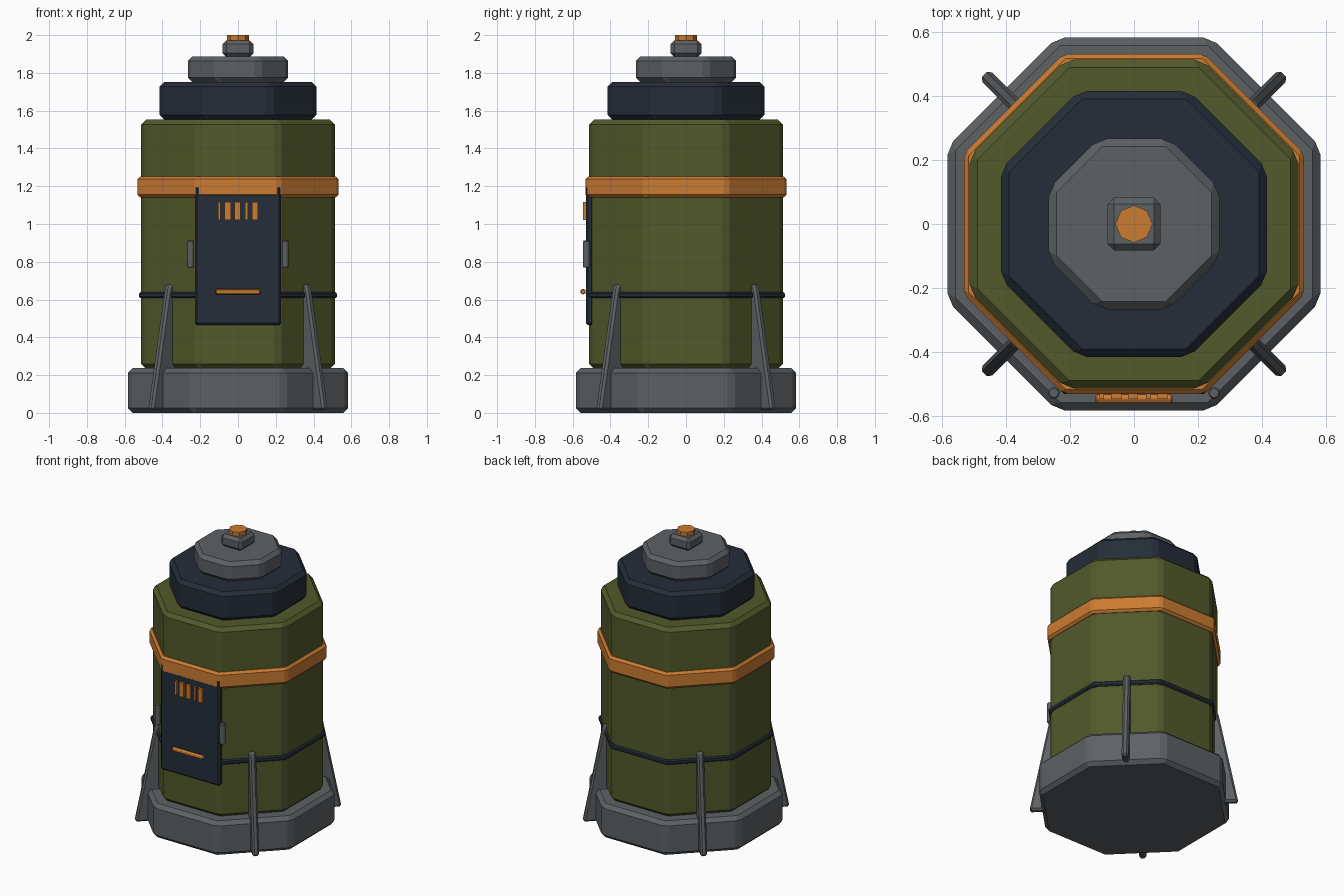
import bpy, bmesh, math
from mathutils import Matrix, Vector

cube = bpy.data.objects.get("Cube")
if cube:
    bpy.data.objects.remove(cube, do_unlink=True)


def material(name, r, g, b):
    m = bpy.data.materials.new(name)
    m.use_nodes = True
    m.diffuse_color = (r, g, b, 1)
    m.node_tree.nodes["Principled BSDF"].inputs["Base Color"].default_value = (r, g, b, 1)
    return m


OLIVE = material("olive_paint", 0.085, 0.10, 0.023)
ORANGE = material("orange_paint", 0.60, 0.20, 0.032)
NAVY = material("navy_paint", 0.018, 0.026, 0.040)
STEEL = material("grey_steel", 0.11, 0.12, 0.13)


def finish(name, bm, mat, bevel=0):
    """Turn a bmesh into a flat-shaded object with chamfered edges."""
    bmesh.ops.recalc_face_normals(bm, faces=bm.faces)
    me = bpy.data.meshes.new(name)
    bm.to_mesh(me)
    bm.free()
    me.materials.append(mat)
    ob = bpy.data.objects.new(name, me)
    bpy.context.collection.objects.link(ob)
    if bevel:
        mod = ob.modifiers.new("Chamfer", "BEVEL")
        mod.width, mod.segments = bevel, 1
        mod.limit_method = "ANGLE"
        mod.angle_limit = math.radians(30)
    return ob


def octagon(name, apothem, z0, z1, mat, bevel):
    """Eight-sided drum with flats facing the axes."""
    bm = bmesh.new()
    r = apothem / math.cos(math.pi / 8)
    bmesh.ops.create_cone(bm, cap_ends=True, segments=8, radius1=r, radius2=r, depth=z1 - z0)
    bm.transform(Matrix.Translation((0, 0, (z0 + z1) / 2)) @ Matrix.Rotation(math.pi / 8, 4, "Z"))
    return finish(name, bm, mat, bevel)


def box(name, lo, hi, mat, bevel=0):
    bm = bmesh.new()
    lo, hi = Vector(lo), Vector(hi)
    bmesh.ops.create_cube(bm, size=1)
    bm.transform(Matrix.Translation((lo + hi) / 2) @ Matrix.Diagonal((*(hi - lo), 1)))
    return finish(name, bm, mat, bevel)


def rod(name, centre, radius, length, mat, sides=8, axis="Z", bevel=0):
    bm = bmesh.new()
    bmesh.ops.create_cone(bm, cap_ends=True, segments=sides, radius1=radius,
                          radius2=radius, depth=length)
    turn = Matrix.Rotation(math.pi / 2, 4, "Y") if axis == "X" else Matrix.Identity(4)
    bm.transform(Matrix.Translation(centre) @ turn)
    return finish(name, bm, mat, bevel)


# Stacked drums, bottom to top
octagon("base", 0.582, 0, 0.237, STEEL, 0.025)
octagon("body", 0.513, 0.235, 1.552, OLIVE, 0.025)
octagon("lower_strap", 0.523, 0.607, 0.64, NAVY, 0.008)
octagon("upper_band", 0.531, 1.14, 1.252, ORANGE, 0.015)
octagon("lower_cap", 0.415, 1.552, 1.752, NAVY, 0.025)
octagon("upper_cap", 0.266, 1.75, 1.888, STEEL, 0.025)

# Top fitting
box("top_block", (-0.082, -0.082, 1.885), (0.082, 0.082, 1.972), STEEL, 0.02)
rod("beacon", (0, 0, 1.98), 0.058, 0.04, ORANGE)

# Front hatch with vents, handle and hinges
box("hatch", (-0.228, -0.53, 0.465), (0.228, -0.49, 1.2), NAVY, 0.01)
for i, (x, w) in enumerate([(-0.1, 0.014), (-0.055, 0.034), (-0.003, 0.03),
                            (0.045, 0.014), (0.09, 0.032)]):
    box(f"vent_slat_{i + 1}", (x - w / 2, -0.546, 1.02), (x + w / 2, -0.52, 1.117), ORANGE)
handle = rod("hatch_handle", (0, -0.545, 0.642), 0.015, 0.24, ORANGE, 12, "X", 0.005)
for side, label in ((1, "left"), (-1, "right")):
    rod(f"{label}_hinge", (side * 0.25, -0.527, 0.84), 0.019, 0.143, STEEL, 8, "Z", 0.004)

# Four tapering fins on the diagonal flats
PROFILE = [(0.42, 0.015), (0.662, 0.015), (0.537, 0.655), (0.522, 0.682), (0.42, 0.682)]
for i, place in enumerate(("back_left", "back_right", "front_right", "front_left")):
    bm = bmesh.new()
    face = bm.faces.new([bm.verts.new((r, -0.022, z)) for r, z in PROFILE])
    ext = bmesh.ops.extrude_face_region(bm, geom=[face])
    bmesh.ops.translate(bm, vec=(0, 0.044, 0),
                        verts=[v for v in ext["geom"] if isinstance(v, bmesh.types.BMVert)])
    bm.transform(Matrix.Rotation(math.pi / 4 + i * math.pi / 2, 4, "Z"))
    finish(f"{place}_fin", bm, STEEL, 0.012)
